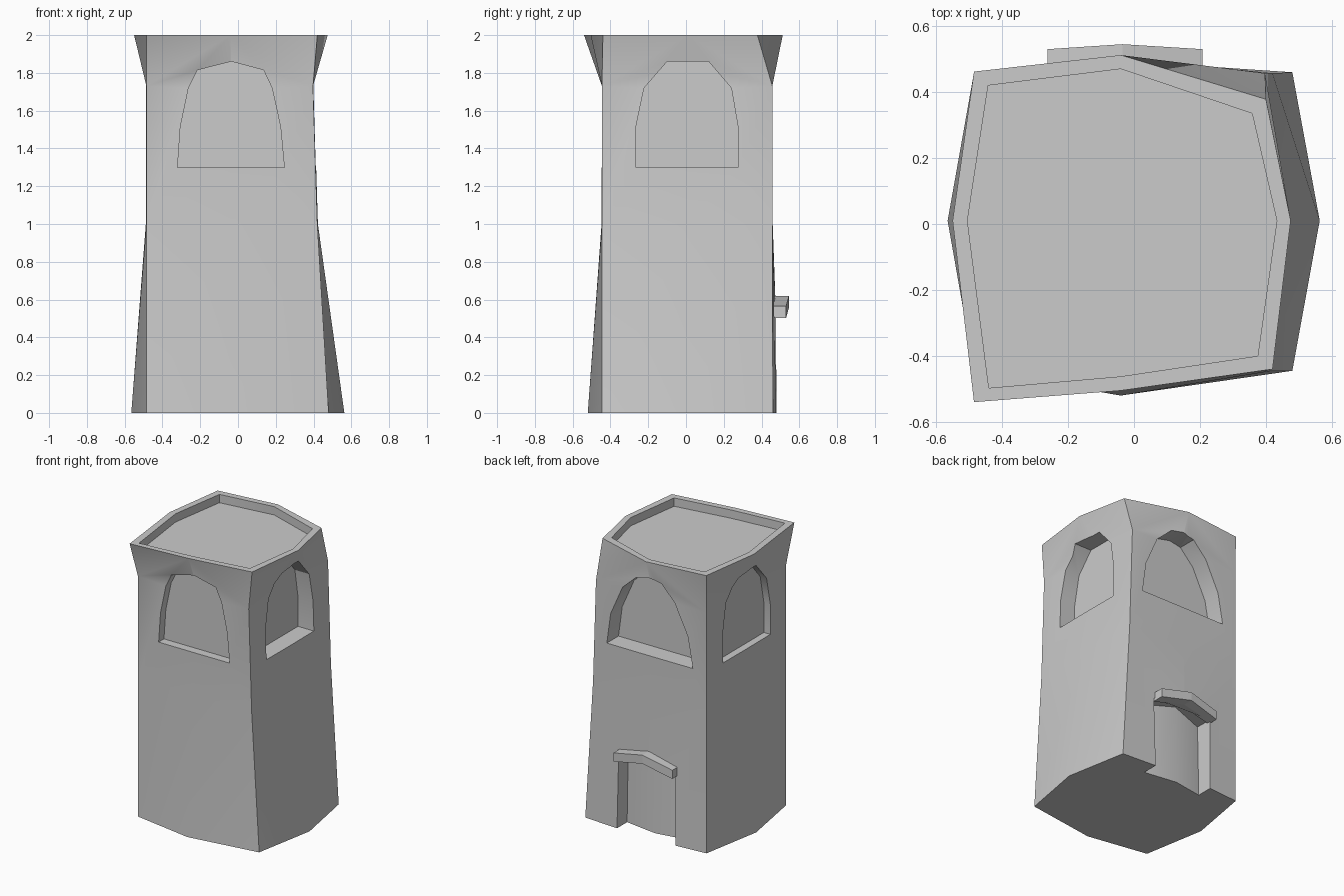
import bpy, bmesh
from mathutils import Vector

if "Cube" in bpy.data.objects:
    bpy.data.objects.remove(bpy.data.objects["Cube"])


def finish(name, bm):
    bmesh.ops.recalc_face_normals(bm, faces=bm.faces)
    me = bpy.data.meshes.new(name)
    bm.to_mesh(me)
    bm.free()
    ob = bpy.data.objects.new(name, me)
    bpy.context.collection.objects.link(ob)
    return ob


def loft(name, rings):
    """Skin closed rings of equal length and cap both ends."""
    bm = bmesh.new()
    vs = [[bm.verts.new(p) for p in r] for r in rings]
    n = len(vs[0])
    for a, b in zip(vs, vs[1:]):
        for i in range(n):
            j = (i + 1) % n
            bm.faces.new((a[i], a[j], b[j], b[i]))
    bm.faces.new(vs[0])
    bm.faces.new(vs[-1])
    return finish(name, bm)


def prism(name, pts, offset):
    pts = [Vector(p) for p in pts]
    return loft(name, [pts, [p + Vector(offset) for p in pts]])


def flat_ring(xy, z):
    return [(x, y, z) for x, y in xy]


# Tower shaft: square waist, bowed base, flared top with a sunken roof
base = [(-.485, -.445), (-.04, -.52), (.48, -.445), (.563, .01),
        (.48, .46), (-.04, .495), (-.485, .46), (-.565, .01)]
waist = [(-.485, -.445), (-.04, -.447), (.42, -.445), (.423, .01),
         (.42, .457), (-.04, .459), (-.485, .457), (-.488, .01)]
neck = [(x if x < .3 else .397, y) for x, y in waist]
neck_ring = [(x, y, 1.84 if i % 2 else 1.73) for i, (x, y) in enumerate(neck)]
rim = [(-.485, -.54), (-.04, -.505), (.42, -.44), (.475, .01),
       (.40, .378), (-.04, .512), (-.485, .462), (-.55, .01)]
inner = [(-.44, -.497), (-.04, -.462), (.375, -.40), (.433, .01),
         (.358, .335), (-.04, .47), (-.442, .42), (-.505, .01)]
tower = loft("tower", [flat_ring(base, 0), flat_ring(waist, 1), neck_ring,
                       flat_ring(rim, 2), flat_ring(inner, 2),
                       flat_ring(inner, 1.94)])

# Arched window outlines as (across, up)
front = [(-.32, 1.3), (-.305, 1.515), (-.262, 1.72), (-.214, 1.815), (-.035, 1.86),
         (.135, 1.815), (.18, 1.72), (.225, 1.515), (.245, 1.3)]
side = [(-.265, 1.3), (-.265, 1.515), (-.222, 1.72), (-.1, 1.86),
        (.12, 1.86), (.24, 1.72), (.275, 1.515), (.275, 1.3)]
back = [(-.375, 1.3), (-.335, 1.52), (-.23, 1.735), (-.125, 1.845), (-.035, 1.863),
        (.07, 1.84), (.185, 1.735), (.28, 1.52), (.31, 1.3)]
cutters = [
    prism("front_window_cut", [(u, -.385, z) for u, z in front], (0, -.5, 0)),
    prism("back_window_cut", [(u, .325, z) for u, z in back], (0, .5, 0)),
    prism("right_window_cut", [(.285, u, z) for u, z in side], (.5, 0, 0)),
    prism("left_window_cut", [(-.435, u, z) for u, z in side], (-.5, 0, 0)),
]

# Doorway recess with a bowed back wall and peaked head
door = [(-.25, .365), (-.03, .40), (.215, .365), (.215, .7), (-.03, .7), (-.25, .7)]
head = [(x, y - .015, .575 if x == -.03 else .52) for x, y in door]
cutters.append(loft("door_cut", [flat_ring(door, -.1), head]))

for c in cutters:
    c.hide_render = True
    m = tower.modifiers.new(c.name, 'BOOLEAN')
    m.operation = 'DIFFERENCE'
    m.solver = 'EXACT'
    m.object = c
bpy.context.view_layer.objects.active = tower
tower.select_set(True)
for m in list(tower.modifiers):
    bpy.ops.object.modifier_apply(modifier=m.name)
for c in cutters:
    bpy.data.objects.remove(c)
bpy.ops.object.shade_smooth_by_angle(angle=0.52)

# Bent lintel above the doorway: (x, outer y, bottom z) at each station
stations = [(-.262, .53, .503), (-.035, .545, .557), (.207, .53, .503)]
loft("door_lintel", [[(x, .45, z), (x, y, z), (x, y, z + .062), (x, .45, z + .062)]
                     for x, y, z in stations])
